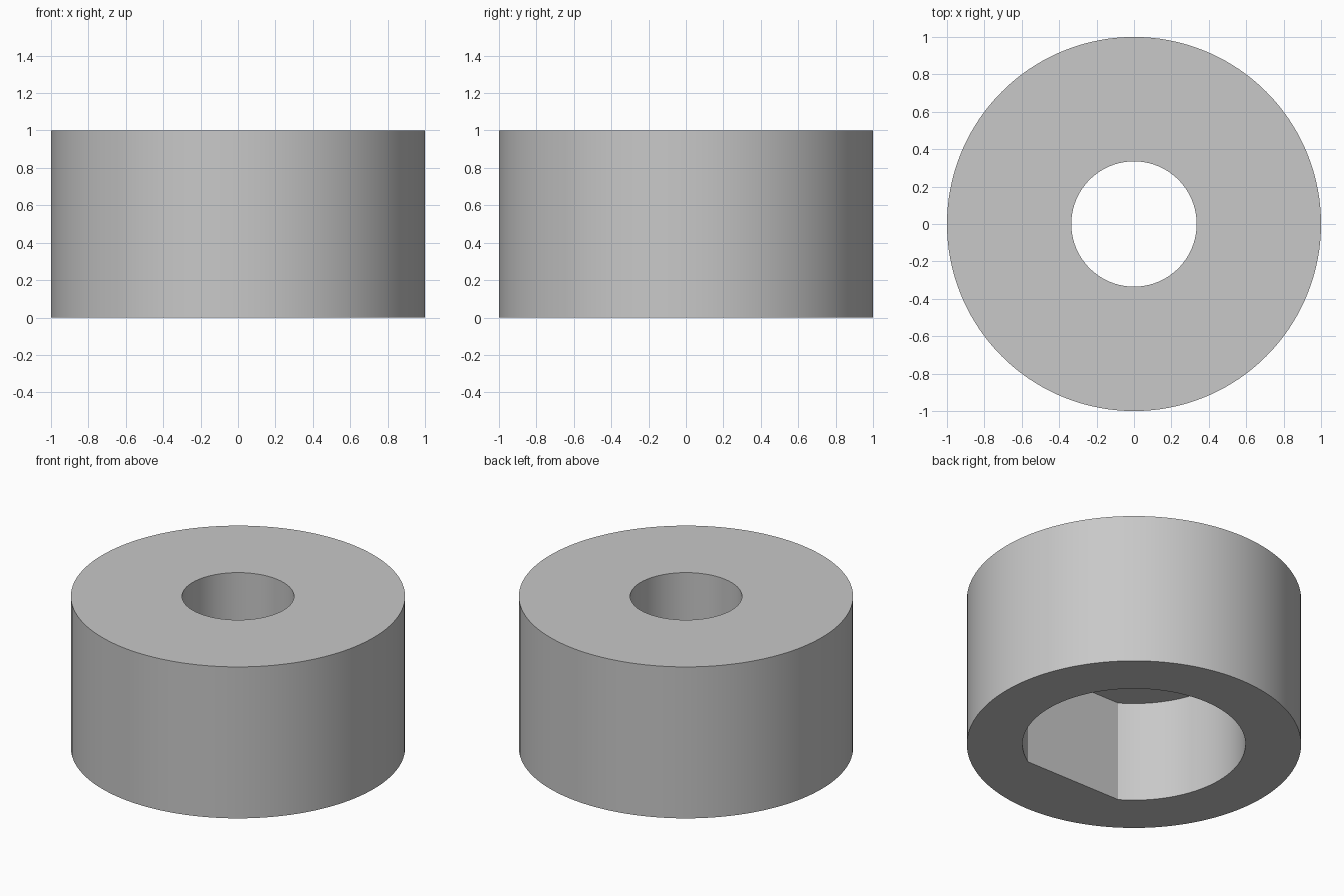
import bpy, bmesh, math

cube = bpy.data.objects.get("Cube")
if cube:
    bpy.data.objects.remove(cube, do_unlink=True)

SEGMENTS = 136          # divisible by 4, so a vertex sits on each axis
FLAT_STEPS = 12         # segments on each side of -y replaced by the flat
OUTER, BORE, HOLE = 1.0, 0.667, 0.335
HEIGHT, BORE_DEPTH = 1.0, 0.667
FLAT_Y = -BORE * math.cos(2 * math.pi * FLAT_STEPS / SEGMENTS)

# Plain grey
grey = bpy.data.materials.new("plain_grey")
grey.use_nodes = True
colour = (0.58, 0.58, 0.58, 1)
grey.diffuse_color = colour
grey.node_tree.nodes["Principled BSDF"].inputs["Base Color"].default_value = colour

bm = bmesh.new()


def ring(radius, z, flat=False):
    """Circle of vertices, optionally cut straight on the -y side."""
    verts = []
    for i in range(SEGMENTS):
        a = 2 * math.pi * i / SEGMENTS
        x, y = radius * math.cos(a), radius * math.sin(a)
        if flat and y < FLAT_Y:
            x, y = x * 1.0, FLAT_Y
        verts.append(bm.verts.new((x, y, z)))
    return verts


# Closed profile: outer wall, top, through hole, step, D-shaped bore, underside
rings = [
    ring(OUTER, 0),
    ring(OUTER, HEIGHT),
    ring(HOLE, HEIGHT),
    ring(HOLE, BORE_DEPTH),
    ring(BORE, BORE_DEPTH, flat=True),
    ring(BORE, 0, flat=True),
]
for lower, upper in zip(rings, rings[1:] + rings[:1]):
    for i in range(SEGMENTS):
        j = (i + 1) % SEGMENTS
        bm.faces.new((lower[i], lower[j], upper[j], upper[i]))
bmesh.ops.recalc_face_normals(bm, faces=bm.faces)

mesh = bpy.data.meshes.new("bored_collar")
bm.to_mesh(mesh)
bm.free()
mesh.materials.append(grey)
collar = bpy.data.objects.new("bored_collar", mesh)
bpy.context.collection.objects.link(collar)

# Smooth walls with crisp rims and flat corners
bpy.ops.object.select_all(action="DESELECT")
collar.select_set(True)
bpy.context.view_layer.objects.active = collar
bpy.ops.object.shade_smooth_by_angle(angle=math.radians(20))
